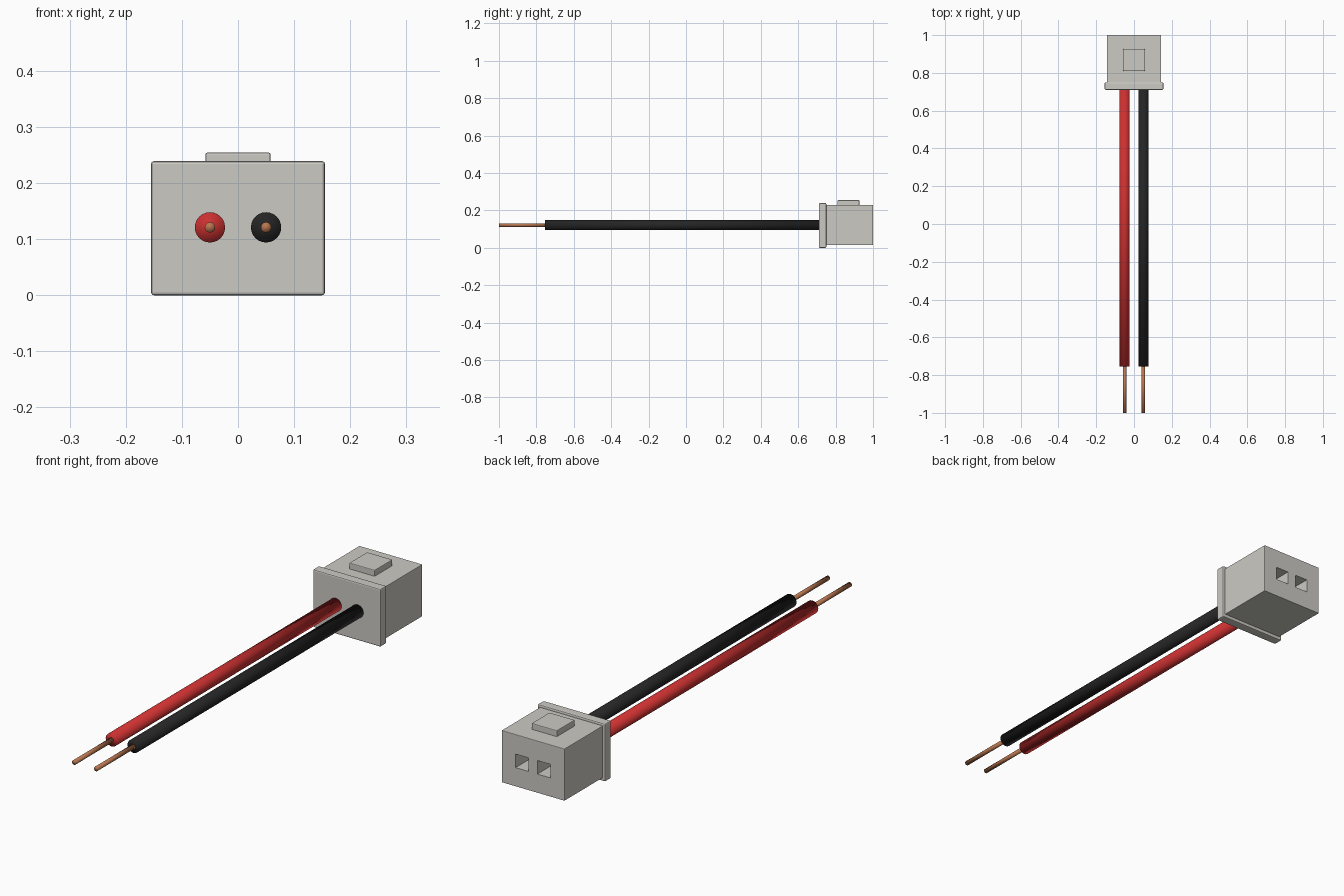
import bpy, bmesh, math
from mathutils import Matrix

if "Cube" in bpy.data.objects:
    bpy.data.objects.remove(bpy.data.objects["Cube"])


def material(name, rgb):
    m = bpy.data.materials.new(name)
    m.diffuse_color = (*rgb, 1)
    m.use_nodes = True
    m.node_tree.nodes["Principled BSDF"].inputs["Base Color"].default_value = m.diffuse_color
    return m


GREY = material("light_grey_plastic", (0.60, 0.59, 0.55))
RED = material("red_insulation", (0.60, 0.03, 0.03))
BLACK = material("black_insulation", (0.018, 0.018, 0.018))
COPPER = material("copper", (0.48, 0.18, 0.08))


def finish(name, bm, mat):
    me = bpy.data.meshes.new(name)
    bm.to_mesh(me)
    bm.free()
    ob = bpy.data.objects.new(name, me)
    bpy.context.collection.objects.link(ob)
    me.materials.append(mat)
    return ob


def box(name, lo, hi, mat, bevel=0.0):
    bm = bmesh.new()
    size = [b - a for a, b in zip(lo, hi)]
    mid = [(a + b) / 2 for a, b in zip(lo, hi)]
    bmesh.ops.create_cube(bm, size=1, matrix=Matrix.Translation(mid) @ Matrix.Diagonal((*size, 1)))
    if bevel:
        bmesh.ops.bevel(bm, geom=bm.edges[:], offset=bevel, segments=2, profile=0.5, affect='EDGES')
    return finish(name, bm, mat)


def rod(name, x, z, y0, y1, r, sides, mat):
    # cylinder running along y
    bm = bmesh.new()
    m = Matrix.Translation((x, (y0 + y1) / 2, z)) @ Matrix.Rotation(math.pi / 2, 4, 'X')
    bmesh.ops.create_cone(bm, cap_ends=True, segments=sides, radius1=r, radius2=r, depth=y1 - y0, matrix=m)
    for f in bm.faces:
        f.smooth = True
    return finish(name, bm, mat)


# connector housing, rear flange and latch tab
housing = box("housing", (-0.144, 0.74, 0.014), (0.144, 1.0, 0.229), GREY, 0.002)
box("flange", (-0.155, 0.71, 0.0), (0.155, 0.75, 0.239), GREY, 0.005)
box("latch_tab", (-0.058, 0.81, 0.22), (0.058, 0.927, 0.254), GREY, 0.003)

# square pin sockets cut into the mating face
for x in (-0.05, 0.05):
    cutter = box("socket_cutter", (x - 0.03, 0.82, 0.092), (x + 0.03, 1.05, 0.148), GREY)
    cutter.hide_render = True
    mod = housing.modifiers.new("socket", 'BOOLEAN')
    mod.operation, mod.solver, mod.object = 'DIFFERENCE', 'EXACT', cutter
    bpy.context.view_layer.objects.active = housing
    bpy.ops.object.modifier_apply(modifier=mod.name)
    bpy.data.objects.remove(cutter)

# insulated wires with stripped copper ends
for label, x, mat in (("red", -0.05, RED), ("black", 0.05, BLACK)):
    rod(label + "_wire", x, 0.121, -0.755, 0.73, 0.027, 24, mat)
    rod(label + "_wire_core", x, 0.121, -1.0, -0.74, 0.0095, 12, COPPER)
